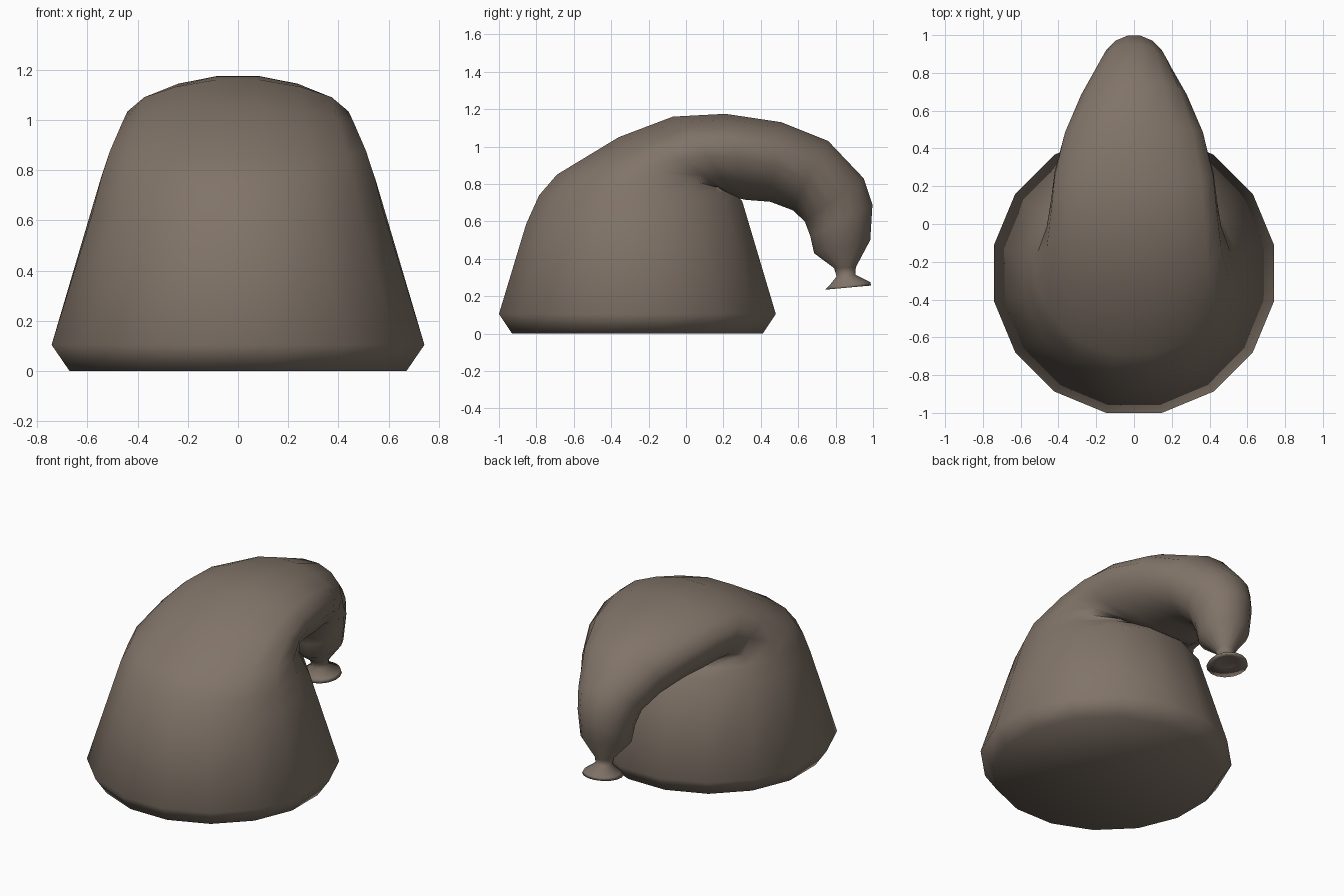
import bpy, bmesh
from math import sin, cos, pi
from mathutils import Vector

if "Cube" in bpy.data.objects:
    bpy.data.objects.remove(bpy.data.objects["Cube"])

SIDES = 16

# Rings along the bent hat: outer (y, z), inner (y, z), half width, upward lift of the sides
RINGS = [
    # wide body
    (-.93, 0, .41, 0, .67, 0),
    (-1, .105, .48, .105, .742, 0),
    (-.855, .585, .30, .71, .578, 0),
    (-.785, .74, .25, .755, .546, .02),
    (-.69, .85, .215, .775, .51, .06),
    # folded-over tail
    (-.36, 1.05, .215, .755, .462, .06),
    (-.07, 1.16, .25, .73, .44, .05),
    (.21, 1.175, .32, .715, .42, .045),
    (.51, 1.13, .45, .705, .365, .03),
    (.76, 1.03, .57, .66, .28, .01),
    (.95, .83, .635, .60, .20, 0),
    (.997, .69, .665, .52, .17, 0),
    (.985, .50, .685, .43, .15, 0),
    # pinched neck and flared tip
    (.908, .355, .792, .35, .058, 0),
    (.905, .315, .805, .305, .05, 0),
    (.985, .275, .765, .255, .11, 0),
    (.99, .257, .745, .235, .122, 0),
    (.93, .275, .81, .265, .06, 0),
]

bm = bmesh.new()
k = 1 / cos(pi / SIDES)
loops = []
for oy, oz, iy, iz, hw, lift in RINGS:
    outer, inner = Vector((0, oy, oz)), Vector((0, iy, iz))
    mid, half = (outer + inner) / 2, (outer - inner) / 2
    loop = []
    for i in range(SIDES):
        a = 2 * pi * (i + .5) / SIDES
        p = mid + half * cos(a) * k
        p.x = hw * k * sin(a)
        p.z += lift * sin(a) ** 4
        loop.append(bm.verts.new(p))
    loops.append(loop)

# Skin the rings and close both ends
for a, b in zip(loops, loops[1:]):
    for i in range(SIDES):
        j = (i + 1) % SIDES
        bm.faces.new((a[i], a[j], b[j], b[i]))
bm.faces.new(loops[0])
bm.faces.new(loops[-1])
bmesh.ops.recalc_face_normals(bm, faces=bm.faces)
for f in bm.faces:
    f.smooth = True

mesh = bpy.data.meshes.new("floppy_hat")
bm.to_mesh(mesh)
bm.free()
hat = bpy.data.objects.new("floppy_hat", mesh)
bpy.context.collection.objects.link(hat)

# Brown cloth
cloth = bpy.data.materials.new("brown_cloth")
cloth.diffuse_color = (0.22, 0.175, 0.14, 1)
cloth.use_nodes = True
cloth.node_tree.nodes["Principled BSDF"].inputs["Base Color"].default_value = cloth.diffuse_color
mesh.materials.append(cloth)
